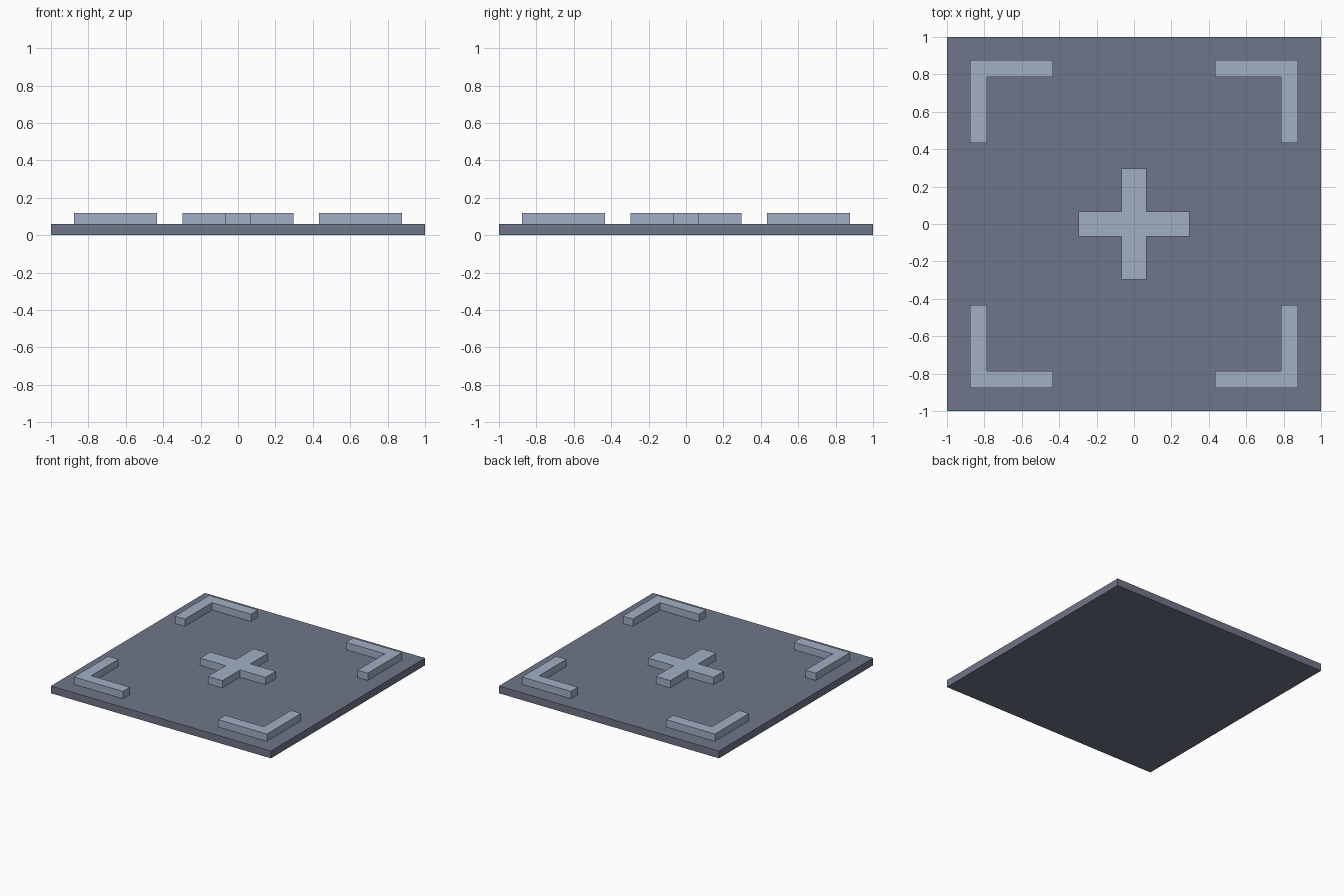
import bpy, bmesh, math

if "Cube" in bpy.data.objects:
    bpy.data.objects.remove(bpy.data.objects["Cube"])


def srgb(r, g, b):
    lin = lambda c: ((c / 255 + 0.055) / 1.055) ** 2.4
    return (lin(r), lin(g), lin(b), 1)


def material(name, color):
    m = bpy.data.materials.new(name)
    m.diffuse_color = color
    m.use_nodes = True
    m.node_tree.nodes["Principled BSDF"].inputs["Base Color"].default_value = m.diffuse_color
    return m


slate = material("slate grey", srgb(110, 118, 136))
pale = material("pale blue grey", srgb(161, 175, 197))


def extruded(name, outline, z0, z1, mat):
    """Flat outline raised into a solid between two heights."""
    bm = bmesh.new()
    face = bm.faces.new([bm.verts.new((x, y, z0)) for x, y in outline])
    res = bmesh.ops.extrude_face_region(bm, geom=[face], use_keep_orig=True)
    top = [v for v in res["geom"] if isinstance(v, bmesh.types.BMVert)]
    bmesh.ops.translate(bm, verts=top, vec=(0, 0, z1 - z0))
    bmesh.ops.recalc_face_normals(bm, faces=bm.faces)
    mesh = bpy.data.meshes.new(name)
    bm.to_mesh(mesh)
    bm.free()
    mesh.materials.append(mat)
    obj = bpy.data.objects.new(name, mesh)
    bpy.context.collection.objects.link(obj)
    return obj


def quarter_turns(points):
    """Repeat points around the origin in four quarter turns."""
    out = []
    for _ in range(4):
        out += points
        points = [(-y, x) for x, y in points]
    return out


BASE, TOP = 0.06, 0.12

# Square floor plate
extruded("base_plate", quarter_turns([(1, 1)]), 0, BASE, slate)

# Raised plus in the middle
W, L = 0.066, 0.297
extruded("center_cross", quarter_turns([(L, -W), (L, W), (W, W)]), BASE, TOP, pale)

# Raised L-shaped corner brackets
O, I, E = 0.877, 0.785, 0.432
bracket = [(O, E), (O, O), (E, O), (E, I), (I, I), (I, E)]
for i in range(4):
    extruded(f"corner_bracket_{i + 1}", bracket, BASE, TOP, pale)
    bracket = [(-y, x) for x, y in bracket]
